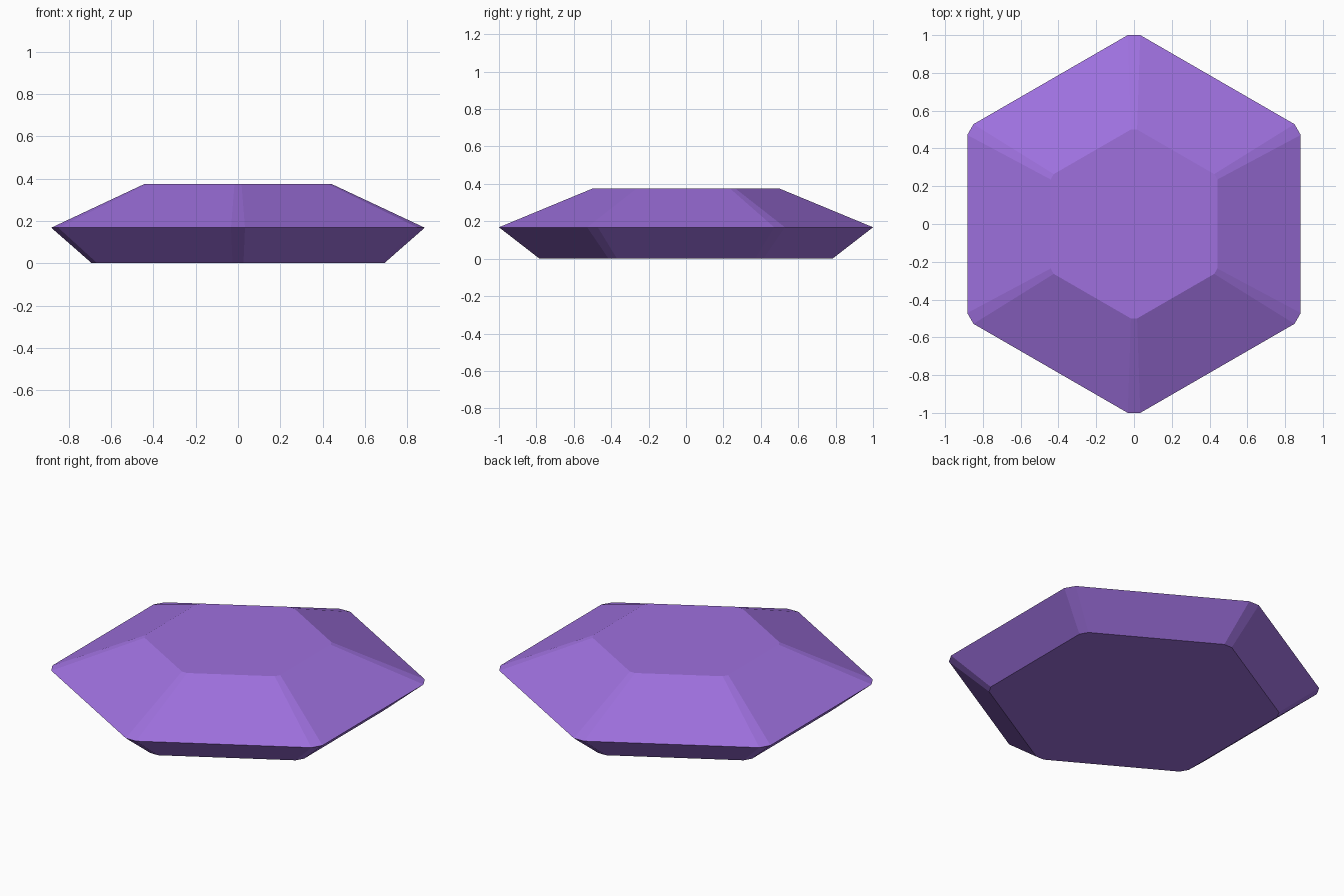
import bpy, bmesh, math

if "Cube" in bpy.data.objects:
    bpy.data.objects.remove(bpy.data.objects["Cube"])

# Single purple colour
purple = bpy.data.materials.new("amethyst_purple")
purple.diffuse_color = (0.342, 0.163, 0.73, 1)
purple.use_nodes = True
purple.node_tree.nodes["Principled BSDF"].inputs["Base Color"].default_value = purple.diffuse_color

# Hexagon ring with clipped corners, points on +-y
def hex_ring(bm, scale, z):
    corner, half_cut = 1.0 * scale, 0.033 * scale
    ring = []
    for i in range(6):
        a = math.radians(90 + 60 * i)
        for side in (1, -1):
            x = corner * math.cos(a) + side * half_cut * math.sin(a)
            y = corner * math.sin(a) - side * half_cut * math.cos(a)
            ring.append(bm.verts.new((x, y, z)))
    return ring

# Cut gem: base, girdle and table joined by sloping facets
bm = bmesh.new()
rings = [hex_ring(bm, s, z) for s, z in ((0.783, 0.0), (1.0, 0.168), (0.5, 0.375))]
for low, high in zip(rings, rings[1:]):
    n = len(low)
    for i in range(n):
        j = (i + 1) % n
        bm.faces.new((low[i], low[j], high[j], high[i]))
bm.faces.new(rings[0])
bm.faces.new(rings[-1])
bmesh.ops.recalc_face_normals(bm, faces=bm.faces)

mesh = bpy.data.meshes.new("hexagonal_gem")
bm.to_mesh(mesh)
bm.free()
mesh.materials.append(purple)
gem = bpy.data.objects.new("hexagonal_gem", mesh)
bpy.context.collection.objects.link(gem)
